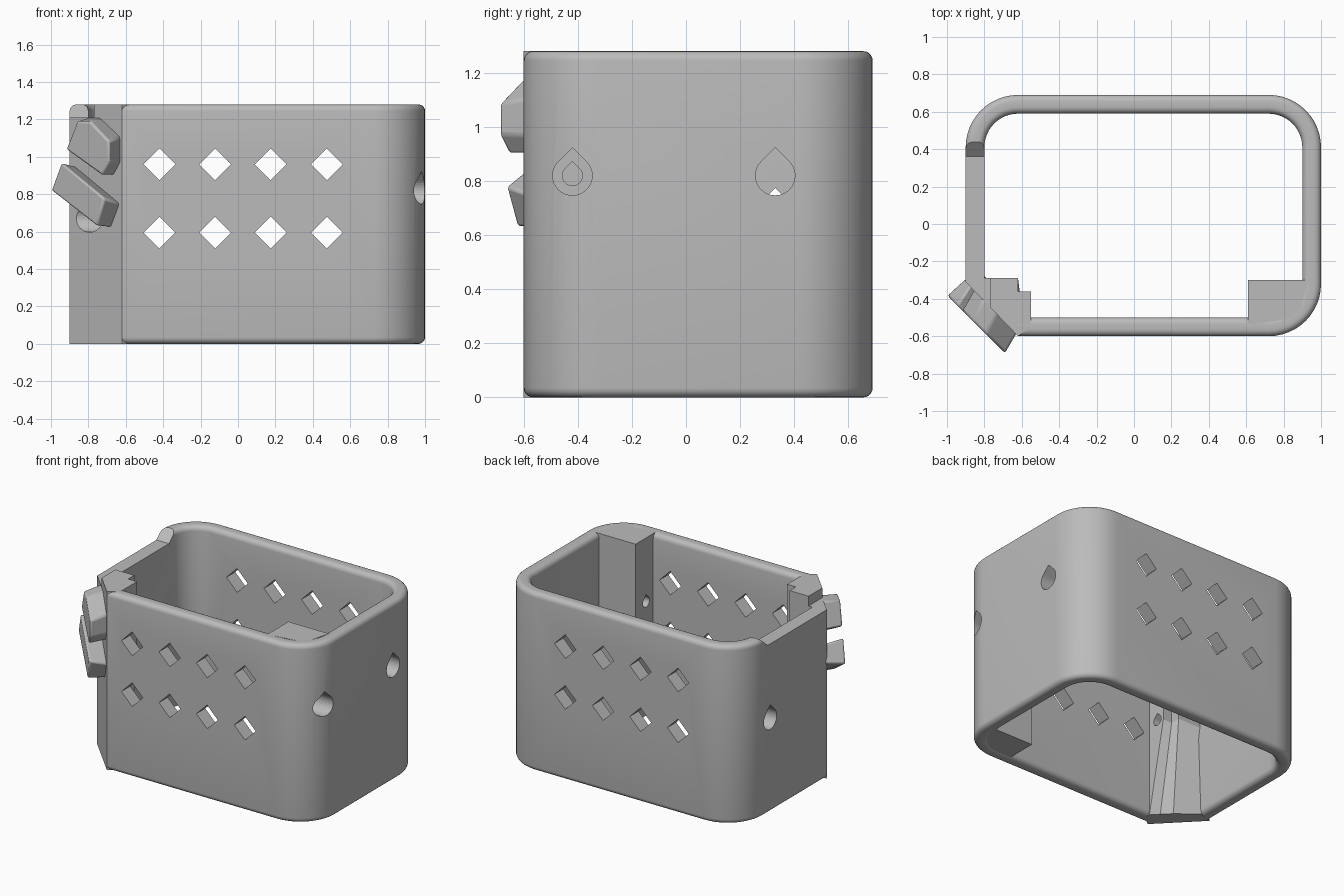
import bpy, bmesh
from math import cos, sin, pi, radians
from mathutils import Vector

old = bpy.data.objects.get("Cube")
if old:
    bpy.data.objects.remove(old)

GREY = (0.5, 0.5, 0.5, 1)
mat = bpy.data.materials.new("plain grey")
mat.use_nodes = True
mat.diffuse_color = GREY
mat.node_tree.nodes["Principled BSDF"].inputs["Base Color"].default_value = GREY

H, WALL, R = 1.28, 0.1, 0.28


def loft(name, rings_list, hidden=False):
    """Skin one or more stacks of equal-length rings into closed solids."""
    bm = bmesh.new()
    for rings in rings_list:
        vs = [[bm.verts.new(p) for p in ring] for ring in rings]
        n = len(vs[0])
        for a, b in zip(vs, vs[1:]):
            for i in range(n):
                j = (i + 1) % n
                bm.faces.new((a[i], a[j], b[j], b[i]))
        bm.faces.new(vs[0][::-1])
        bm.faces.new(vs[-1])
    bmesh.ops.recalc_face_normals(bm, faces=bm.faces)
    me = bpy.data.meshes.new(name)
    bm.to_mesh(me)
    bm.free()
    me.materials.append(mat)
    ob = bpy.data.objects.new(name, me)
    bpy.context.scene.collection.objects.link(ob)
    ob.hide_render = hidden
    if hidden:
        ob.display_type = 'WIRE'
        ob.hide_set(True)
    return ob


def along_x(yz, x0, x1):
    return [[(x, y, z) for y, z in yz] for x in (x0, x1)]


def along_y(xz, y0, y1):
    return [[(x, y, z) for x, z in xz] for y in (y0, y1)]


def layer(xy, z):
    return [(x, y, z) for x, y in xy]


def teardrop(y, z, r):
    arc = [radians(135 + 270 * i / 24) for i in range(25)]
    return [(y + r * cos(a), z + r * sin(a)) for a in arc] + [(y, z + r * 2 ** 0.5)]


def smooth(ob, angle=35):
    bpy.ops.object.select_all(action='DESELECT')
    ob.select_set(True)
    bpy.context.view_layer.objects.active = ob
    bpy.ops.object.shade_smooth_by_angle(angle=radians(angle))


# Shell: rounded wall section swept round three corners
path = [((-0.62, -0.32), -90)]
for c, start in (((0.72, -0.32), -90), ((0.72, 0.41), 0), ((-0.62, 0.41), 90)):
    path += [(c, start + 90 * i / 12) for i in range(13)]
path.append(((-0.62, -0.31), 180))

rim = 0.035
section = []
for ct, cz, start in ((rim, rim, 180), (WALL - rim, rim, 270),
                      (WALL - rim, H - rim, 0), (rim, H - rim, 90)):
    for i in range(6):
        a = radians(start + 18 * i)
        section.append((ct + rim * cos(a), cz + rim * sin(a)))

rings = []
for (cx, cy), deg in path:
    a = radians(deg)
    rings.append([(cx + (R - t) * cos(a), cy + (R - t) * sin(a), z) for t, z in section])
shell = loft("shell_wall", [rings])

# Solid post in the round front corner
post_xy = [(0.61, -0.54), (0.88, -0.5), (0.93, -0.3), (0.61, -0.3)]
post = loft("corner_post", [[layer(post_xy, 0.005), layer(post_xy, H)]])

# Chamfered front corner, whose inner post tapers away downwards
outer = [(-0.9, -0.31), (-0.62, -0.6), (-0.55, -0.55)]
slim = outer + [(-0.55, -0.5), (-0.6, -0.45), (-0.66, -0.39), (-0.8, -0.28)]
full = outer + [(-0.55, -0.36), (-0.62, -0.36), (-0.62, -0.29), (-0.82, -0.29)]
chamfer = loft("chamfered_corner", [[layer(slim, 0), layer(full, 0.65), layer(full, H)]])

# Cutters: diamond vents, screw bores, lowered side wall
d = 0.085
vents = []
for x in (-0.42, -0.122, 0.175, 0.475):
    for z in (0.96, 0.595):
        vents.append(along_y([(x - d, z), (x, z - d), (x + d, z), (x, z + d)], -1, 1))
big, small = 0.073, 0.037
cutters = [
    loft("vent_cutter", vents, True),
    loft("bore_cutter", [
        along_x(teardrop(-0.42, 0.82, big), 0.85, 1.2),
        along_x(teardrop(0.33, 0.82, big), 0.8, 1.2),
        along_x(teardrop(-0.42, 0.67, big), -1.2, -0.72),
        along_x(teardrop(0.33, 0.67, big), -1.2, -0.7)], True),
    loft("screw_cutter", [
        along_x(teardrop(-0.42, 0.82, small), 0.5, 1.2),
        along_x(teardrop(-0.42, 0.67, small), -1.2, -0.45)], True),
    loft("notch_cutter", [along_x(
        [(-0.8, 1.21), (0.36, 1.21), (0.45, 1.29), (0.45, 1.4), (-0.8, 1.4)],
        -1.2, -0.77)], True),
]
for ob in (shell, post, chamfer):
    for c in cutters:
        m = ob.modifiers.new(c.name, 'BOOLEAN')
        m.operation, m.solver, m.object = 'DIFFERENCE', 'EXACT', c
# Smooth only the swept wall
smooth(shell)


# Two angled clips standing off the chamfer; outlines are (x, z)
def clip(name, base, tip):
    def plane(pts, total):
        return [(x, total - x, z) for x, z in pts]
    ob = loft(name, [[plane(base, -1.19), plane(tip, -1.38)]])
    bev = ob.modifiers.new("soft edges", 'BEVEL')
    bev.width, bev.segments = 0.012, 2
    smooth(ob)


clip("upper_clip",
     [(-0.85, 1.04), (-0.8, 1.21), (-0.73, 1.21), (-0.62, 1.11), (-0.62, 0.97), (-0.66, 0.9)],
     [(-0.92, 1.04), (-0.86, 1.19), (-0.79, 1.19), (-0.69, 1.085), (-0.69, 0.97), (-0.725, 0.9)])
clip("lower_clip",
     [(-0.9, 0.83), (-0.87, 0.95), (-0.62, 0.745), (-0.67, 0.62)],
     [(-1.0, 0.82), (-0.945, 0.97), (-0.715, 0.78), (-0.755, 0.63)])
